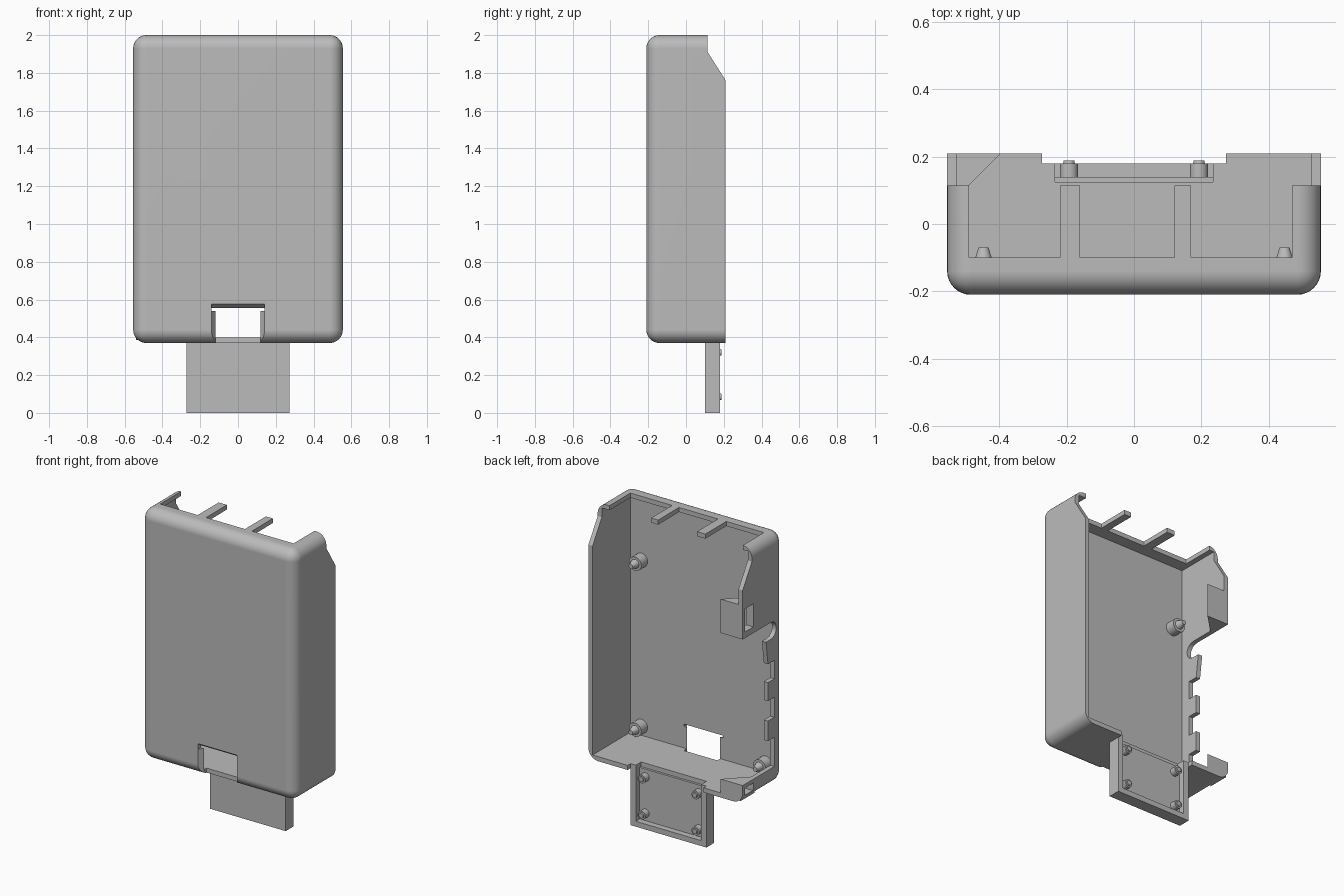
import bpy, bmesh, math
from mathutils import Matrix

if "Cube" in bpy.data.objects:
    bpy.data.objects.remove(bpy.data.objects["Cube"], do_unlink=True)

grey = bpy.data.materials.new("plain grey")
grey.use_nodes = True
COLOUR = (0.5, 0.5, 0.5, 1)
grey.diffuse_color = COLOUR
grey.node_tree.nodes["Principled BSDF"].inputs["Base Color"].default_value = COLOUR


def finish(name, bm):
    bmesh.ops.recalc_face_normals(bm, faces=bm.faces)
    mesh = bpy.data.meshes.new(name)
    bm.to_mesh(mesh)
    bm.free()
    mesh.materials.append(grey)
    ob = bpy.data.objects.new(name, mesh)
    bpy.context.collection.objects.link(ob)
    return ob


def box(name, x, y, z, rounding=0):
    """Box from (min, max) ranges; rounding leaves the open back rim sharp."""
    bm = bmesh.new()
    bmesh.ops.create_cube(bm, size=1)
    for v in bm.verts:
        v.co = [r[0] if c < 0 else r[1] for c, r in zip(v.co, (x, y, z))]
    if rounding:
        edges = [e for e in bm.edges if any(v.co.y < y[1] - 0.001 for v in e.verts)]
        bmesh.ops.bevel(bm, geom=edges, offset=rounding, segments=8,
                        profile=0.5, affect='EDGES')
    return finish(name, bm)


def prism(name, points, axis, lo, hi):
    """Extrude a flat outline along x (points are y, z) or z (points are x, y)."""
    bm = bmesh.new()
    at = (lambda a, b: (lo, a, b)) if axis == 'x' else (lambda a, b: (a, b, lo))
    face = bm.faces.new([bm.verts.new(at(*p)) for p in points])
    ext = bmesh.ops.extrude_face_region(bm, geom=[face])["geom"]
    shift = (hi - lo, 0, 0) if axis == 'x' else (0, 0, hi - lo)
    bmesh.ops.translate(bm, vec=shift, verts=[g for g in ext if isinstance(g, bmesh.types.BMVert)])
    return finish(name, bm)


def post(name, x, z, sections):
    """Stacked cones pointing backwards: (y start, y end, radius, end radius)."""
    bm = bmesh.new()
    for y0, y1, r0, r1 in sections:
        move = Matrix.Translation((x, (y0 + y1) / 2, z)) @ Matrix.Rotation(-math.pi / 2, 4, 'X')
        bmesh.ops.create_cone(bm, cap_ends=True, segments=24, radius1=r0, radius2=r1,
                              depth=y1 - y0, matrix=move)
    return smooth(finish(name, bm))


def boolean(ob, tool, operation='DIFFERENCE'):
    tool.hide_render = True
    mod = ob.modifiers.new("cut", 'BOOLEAN')
    mod.operation, mod.object, mod.solver = operation, tool, 'EXACT'
    bpy.context.view_layer.objects.active = ob
    bpy.ops.object.modifier_apply(modifier=mod.name)
    bpy.data.objects.remove(tool, do_unlink=True)


def smooth(ob):
    bpy.ops.object.select_all(action='DESELECT')
    ob.select_set(True)
    bpy.context.view_layer.objects.active = ob
    bpy.ops.object.shade_smooth_by_angle(angle=math.radians(30))
    return ob


# Rounded shell, open at the back
case = box("case", (-.555, .555), (-.21, .21), (.37, 2), 0.07)
boolean(case, box("cavity", (-.525, .525), (-.18, .4), (.4, 1.97)))

# Slanted shoulder at the top of both side walls
boolean(case, prism("shoulder", [(.115, 2.2), (.115, 1.91), (.21, 1.76), (.4, 1.76), (.4, 2.2)],
                    'x', -.7, .7))

# Openings in the top wall, leaving two ribs
for x in ((-.49, -.22), (-.16, .12), (.17, .47)):
    boolean(case, box("top_opening", x, (-.1, .4), (1.92, 2.2)))

# Toothed port cutout in one side wall
outline = [(.4, 1.44), (-.07, 1.44)]
outline += [(-.08 - .055 * math.sin(a * math.pi / 8), 1.385 + .055 * math.cos(a * math.pi / 8))
            for a in range(1, 8)]
outline += [(-.07, 1.33), (-.03, 1.33)]
for low, high in ((1.18, 1.06), (.94, .81)):
    outline += [(-.05, low), (-.115, low), (-.115, high), (-.05, high)]
outline += [(-.05, .68), (-.115, .68), (-.115, .49), (.4, .49)]
boolean(case, prism("port_cutout", outline, 'x', -.7, -.5))

# Corner gussets with strap windows
for base, top, win in ((1.44, 1.66, (1.48, 1.63)), (.385, .49, (.415, .465))):
    gusset = prism("gusset", [(-.54, .21), (-.395, .21), (-.54, .065)], 'z', base, top)
    boolean(case, gusset, 'UNION')
    boolean(case, box("window", (-.7, -.47), (.1, .185), win))

# Flared plug opening in the front and bottom edge
boolean(case, box("plug_opening", (-.12, .12), (-.3, -.15), (.3, .555)))
flare = prism("flare", [(-.145, -.215), (.145, -.215), (.12, -.18), (-.12, -.18)], 'z', .3, .555)
boolean(case, flare)
boolean(case, prism("flare_top", [(-.215, .54), (-.215, .58), (-.18, .555), (-.18, .54)],
                    'x', -.14, .14))

# Notch and slot in the bottom wall where the tongue meets it
boolean(case, box("tongue_notch", (-.273, .273), (.18, .4), (.3, .5)))
boolean(case, box("tongue_slot", (-.235, .235), (.125, .4), (.3, .5)))
smooth(case)
case.modifiers.new("even_normals", 'WEIGHTED_NORMAL').keep_sharp = True

# Tongue: shallow tray hanging below the case
tongue = box("tongue", (-.273, .273), (.1, .18), (0, .37))
boolean(tongue, box("tray", (-.235, .235), (.14, .4), (.035, .5)))

# Locating posts, mirrored left and right
for side, label in ((1, "left"), (-1, "right")):
    for z, level in ((1.54, "upper"), (.46, "lower")):
        post(f"{level}_{label}_board_post", side * .447, z,
             [(-.185, -.115, .045, .045), (-.12, -.07, .03, .015)])
    for z, level in ((.32, "upper"), (.085, "lower")):
        post(f"{level}_{label}_tongue_post", side * .193, z,
             [(.135, .18, .027, .027), (.175, .188, .018, .016)])
